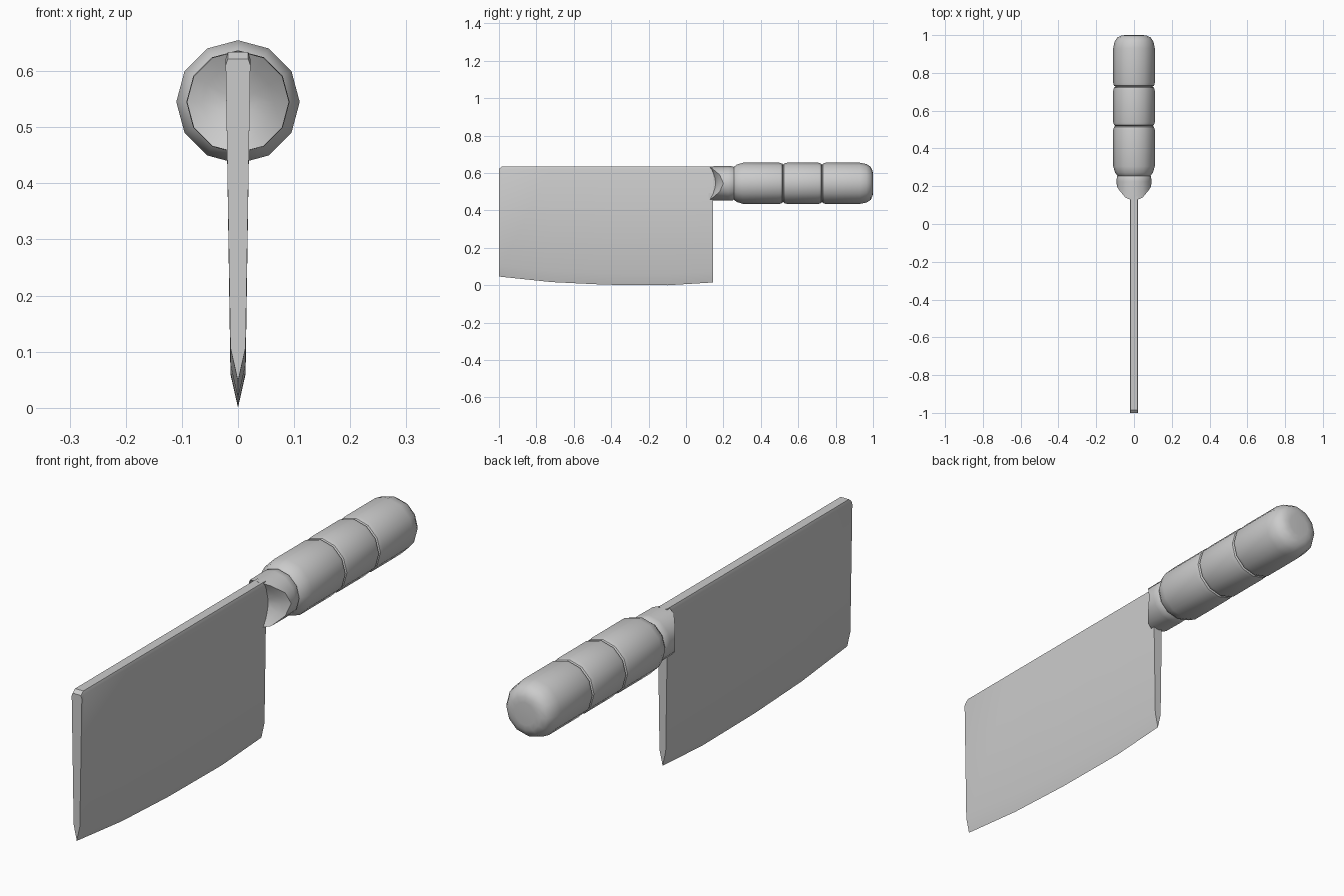
import bpy, math

if "Cube" in bpy.data.objects:
    bpy.data.objects.remove(bpy.data.objects["Cube"])

SIDES, AXIS_Z = 12, 0.545


def make(name, verts, faces, angle=40):
    me = bpy.data.meshes.new(name)
    me.from_pydata(verts, [], faces)
    ob = bpy.data.objects.new(name, me)
    bpy.context.collection.objects.link(ob)
    bpy.ops.object.select_all(action='DESELECT')
    ob.select_set(True)
    bpy.context.view_layer.objects.active = ob
    # consistent outward normals
    bpy.ops.object.mode_set(mode='EDIT')
    bpy.ops.mesh.select_all(action='SELECT')
    bpy.ops.mesh.normals_make_consistent(inside=False)
    bpy.ops.object.mode_set(mode='OBJECT')
    bpy.ops.object.shade_smooth_by_angle(angle=math.radians(angle))
    return ob


def loft(name, rings, angle=40):
    n = len(rings[0])
    verts = [p for r in rings for p in r]
    faces = [(k * n + i, k * n + (i + 1) % n, (k + 1) * n + (i + 1) % n, (k + 1) * n + i)
             for k in range(len(rings) - 1) for i in range(n)]
    faces += [tuple(range(n)), tuple(range(len(verts) - n, len(verts)))]
    return make(name, verts, faces, angle)


def ring(radius, y_of):
    pts = []
    for i in range(SIDES):
        a = 2 * math.pi * i / SIDES
        s, c = math.sin(a), math.cos(a)
        pts.append((radius * s, y_of(s, c), AXIS_Z + radius * c))
    return pts


# Blade: tapering wedge section swept along y, with a curved cutting edge
def blade_section(y, edge, top):
    half = [(0.0135, edge + 0.06), (0.022, top - 0.012), (0.018, top)]
    return ([(0, y, edge)] + [(x, y, z) for x, z in half]
            + [(-x, y, z) for x, z in reversed(half)])


stations = [(-1, 0.047, 0.622), (-0.985, 0.045, 0.634), (-0.72, 0.017, 0.634),
            (-0.43, 0.003, 0.634), (-0.1, 0.0, 0.634), (0.145, 0.015, 0.634)]
loft("blade", [blade_section(*s) for s in stations], 25)

# Tang: joins the blade to the collar
loft("tang", [[(sx * 0.02, y, z) for sx, z in ((-1, 0.465), (1, 0.465), (1, 0.626), (-1, 0.626))]
              for y in (0.12, 0.22)])

# Collar: saddle-shaped front that wraps over and under the blade
R = 0.091


def saddle(t):
    return ring(R * t, lambda s, c: 0.155 + t * t * (0.045 * s * s - 0.035 * c * c))


collar = [saddle(t) for t in (0.02, 0.35, 0.7, 1.0)]
collar += [ring(r, lambda s, c, y=y: y) for y, r in ((0.225, 0.092), (0.25, 0.091), (0.265, 0.08))]
loft("collar", collar)

# Handle: turned grip with two grooves and rounded ends
profile = [(0.25, 0.08), (0.256, 0.088), (0.272, 0.1), (0.305, 0.11)]
for g in (0.519, 0.727):
    profile += [(g - 0.02, 0.11), (g - 0.005, 0.106), (g, 0.098), (g + 0.005, 0.106), (g + 0.02, 0.11)]
profile += [(0.93, 0.11), (0.965, 0.103), (0.988, 0.088), (0.998, 0.066), (1.0, 0.045)]
loft("handle", [ring(r, lambda s, c, y=y: y) for y, r in profile])
